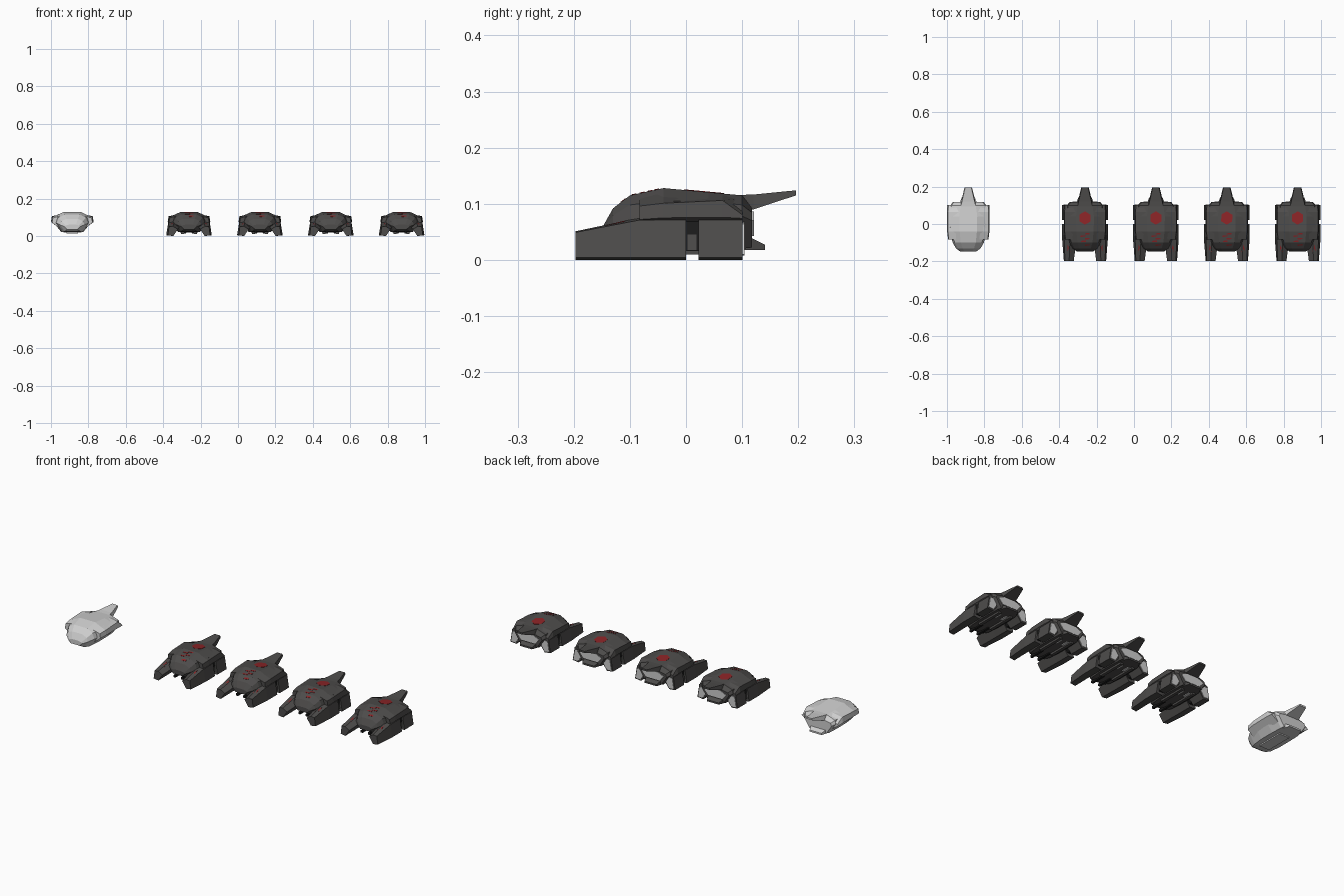
import bpy, bmesh, math

if "Cube" in bpy.data.objects:
    bpy.data.objects.remove(bpy.data.objects["Cube"])


def material(name, rgb):
    m = bpy.data.materials.new(name)
    m.diffuse_color = (*rgb, 1)
    m.use_nodes = True
    m.node_tree.nodes["Principled BSDF"].inputs["Base Color"].default_value = m.diffuse_color
    return m


DARK = material("charcoal armour", (0.075, 0.072, 0.07))
PALE = material("pale grey", (0.62, 0.62, 0.62))
RED = material("dull red", (0.26, 0.018, 0.02))
BLACK = material("black grille", (0.012, 0.012, 0.012))


def loft(name, rings, mats, cx=0, rule=None):
    """Skin a row of equal rings, with end caps; rule picks a face's material."""
    bm = bmesh.new()
    rows = [[bm.verts.new((x + cx, y, z)) for x, y, z in r] for r in rings]
    n = len(rows[0])
    for a, b in zip(rows, rows[1:]):
        for i in range(n):
            j = (i + 1) % n
            bm.faces.new((a[i], a[j], b[j], b[i]))
    bm.faces.new(rows[0])
    bm.faces.new(rows[-1][::-1])
    bmesh.ops.recalc_face_normals(bm, faces=bm.faces[:])
    if rule:
        for f in bm.faces:
            f.material_index = rule(f)
    me = bpy.data.meshes.new(name)
    bm.to_mesh(me)
    bm.free()
    for m in mats:
        me.materials.append(m)
    ob = bpy.data.objects.new(name, me)
    bpy.context.collection.objects.link(ob)
    return ob


def sym(y, half):
    """Full ring from right-hand (x, z) points listed bottom to top."""
    return [(x, y, z) for x, z in half] + [(-x, y, z) for x, z in reversed(half)]


def sec(y, pts, s=1):
    return [(x * s, y, z) for x, z in pts]


def box(name, x0, x1, y0, y1, z0, z1, mat, cx):
    q = [(x0, z0), (x1, z0), (x1, z1), (x0, z1)]
    return loft(name, [sec(y0, q), sec(y1, q)], [mat], cx)


# hull sections: y, then half outline from belly to crown
HULL = [
    (-0.148, [(.026, .035), (.042, .05), (.036, .056), (.020, .060)]),
    (-0.130, [(.042, .025), (.066, .06), (.057, .079), (.031, .092)]),
    (-0.100, [(.052, .02), (.083, .068), (.072, .098), (.040, .115)]),
    (-0.040, [(.058, .02), (.100, .074), (.095, .105), (.046, .128)]),
    (0.040, [(.058, .02), (.105, .078), (.100, .104), (.048, .1206)]),
    (0.100, [(.055, .02), (.096, .078), (.090, .098), (.040, .115)]),
    (0.118, [(.050, .022), (.082, .07), (.075, .084), (.036, .092)]),
]


def crown(y):
    """Height of the flat strip along the top of the hull."""
    k = [(-.148, .06), (-.13, .092), (-.1, .115), (-.04, .128), (.1, .115)]
    for (a, za), (b, zb) in zip(k, k[1:]):
        if y <= b:
            return za + (zb - za) * (y - a) / (b - a)
    return .115


def decal(name, pts, cx):
    low = [(x, y, crown(y) - .003) for x, y in pts]
    high = [(x, y, crown(y) + .0012) for x, y in pts]
    loft(name, [low, high], [RED], cx)


def body(cx, mat, kind):
    loft(kind + "_hull", [sym(y, h) for y, h in HULL], [mat], cx)
    # tail fin rising to the back
    loft(kind + "_tail_fin", [sym(.085, [(.046, .085), (.042, .1155)]),
                              sym(.120, [(.038, .090), (.034, .1165)]),
                              sym(.196, [(.020, .115), (.016, .124)])], [mat], cx)
    # shoulder blocks
    for s in (1, -1):
        loft(kind + "_shoulder",
             [sec(-.083, [(.055, .03), (.108, .072), (.104, .096), (.045, .113)], s),
              sec(-.040, [(.055, .03), (.113, .075), (.109, .101), (.046, .125)], s),
              sec(.065, [(.055, .03), (.114, .076), (.109, .106), (.046, .117)], s),
              sec(.101, [(.050, .03), (.113, .074), (.106, .080), (.040, .110)], s)],
             [mat], cx)


def belly(cx, mat, kind):
    loft(kind + "_tail_step", [sym(.100, [(.048, .018), (.048, .045)]),
                               sym(.119, [(.044, .018), (.044, .038)]),
                               sym(.141, [(.036, .018), (.036, .027)])], [mat], cx)


def dark_ship(cx):
    body(cx, DARK, "fighter")
    belly(cx, DARK, "fighter")
    # pale exhaust panel across the back
    loft("exhaust_panel", [sym(.116, [(.042, .043), (.066, .070), (.032, .086)]),
                           sym(.121, [(.042, .043), (.066, .070), (.032, .086)])],
         [PALE], cx)
    thick = [(.045, .055), (.086, .0), (.122, .004), (.111, .071), (.080, .075)]
    front = [(.060, .036), (.084, .0), (.113, .004), (.107, .049), (.085, .051)]
    for s in (1, -1):
        # forward arm and rear pod, with a grille in the gap between
        loft("forward_arm", [sec(-.197, front, s), sec(-.083, thick, s),
                             sec(.0, thick, s)], [DARK], cx)
        loft("rear_pod", [sec(.022, thick, s), sec(.101, thick, s)], [DARK], cx)
        g = [(.055, .045), (.082, .016), (.108, .016), (.104, .070), (.075, .072)]
        loft("gap_grille", [sec(-.002, g, s), sec(.024, g, s)],
             [BLACK, DARK], cx)
        loft("gap_plate", [sec(.003, [(.106, .018), (.110, .018), (.108, .045), (.104, .045)], s),
                           sec(.019, [(.106, .018), (.110, .018), (.108, .045), (.104, .045)], s)],
             [DARK], cx)
        # pale engine face on the pod's back
        e = [(.060, .050), (.088, .008), (.115, .010), (.106, .064), (.082, .068)]
        loft("pod_engine", [sec(.099, e, s), sec(.104, e, s)], [PALE], cx)
        # red flash on the arm's upper inner slope
        loft("arm_flash",
             [[(.078 * s, -.150, .0575), (.096 * s, -.150, .0575), (.092 * s, -.110, .0675)],
              [(.078 * s, -.150, .0595), (.096 * s, -.150, .0595), (.092 * s, -.110, .0700)]],
             [RED], cx)
        # chin guns
        x = .022 * s
        box("chin_gun", x - .006, x + .006, -.145, -.06, .014, .026, BLACK, cx)
        box("belly_rail", x * 1.6 - .008, x * 1.6 + .008, -.06, .09, .010, .024, DARK, cx)
        box("belly_light", x - .008, x + .008, .035, .075, .0165, .021, PALE, cx)
    # painted hexagon and broken stripe on the crown
    decal("crown_patch", [(.034 * math.cos(a * math.pi / 3 + .5),
                           .032 + .036 * math.sin(a * math.pi / 3 + .5)) for a in range(6)], cx)
    for i, (x, y) in enumerate([(.012, -.052), (-.010, -.064), (.012, -.078), (-.008, -.092),
                                (.012, -.112)]):
        decal("stripe_dash", [(x - .013, y - .005), (x + .013, y - .003),
                              (x + .013, y + .004), (x - .013, y + .002)], cx)


# four armed craft in a row, and one plain pale hull apart from them
for k in range(4):
    dark_ship(-.262 + k * .379)
body(-.886, PALE, "plain")
belly(-.886, PALE, "plain")
box("plain_keel", -.03, .03, -.09, .06, .014, .022, PALE, -.886)
